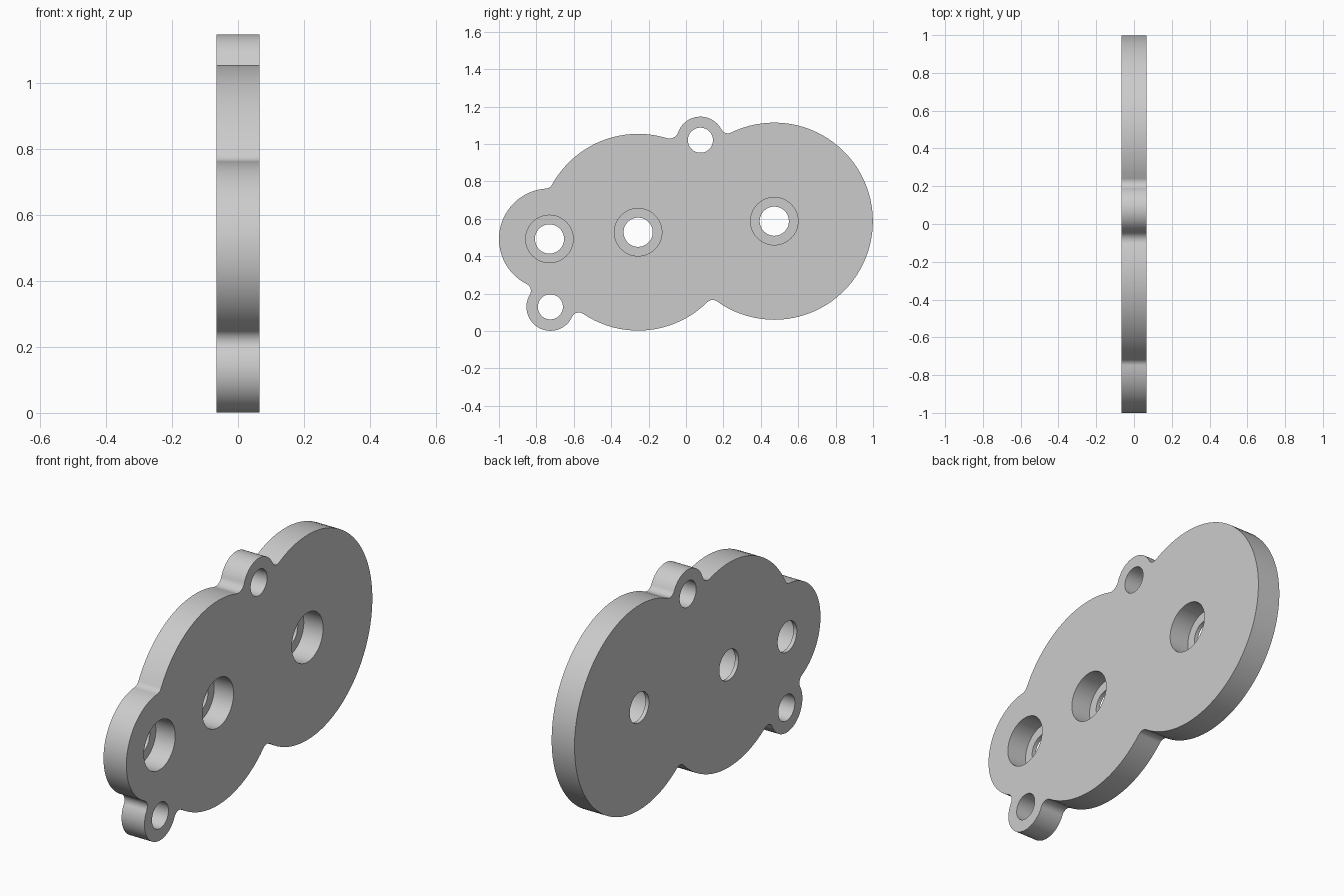
import bpy, bmesh, math
from mathutils import Vector, Matrix

cube = bpy.data.objects.get("Cube")
if cube:
    bpy.data.objects.remove(cube)

HALF = 0.065      # half the plate thickness
LIP = 0.02        # thickness left under each counterbore

# Lobes as (y, z, radius)
small_lobe = (-0.73, 0.492, 0.27)
middle_lobe = (-0.256, 0.528, 0.526)
large_lobe = (0.472, 0.587, 0.527)
top_ear = (0.077, 1.02, 0.126)
low_ear = (-0.725, 0.129, 0.128)

# Counterclockwise path, each with the fillet radius to the next lobe
path = [(large_lobe, 0.04), (top_ear, 0.05), (middle_lobe, 0.04),
        (small_lobe, 0.04), (low_ear, 0.04), (middle_lobe, 0.04)]


def fillet_centre(a, b, f):
    """Centre of the circle touching both lobes, on the right of a to b."""
    ca, cb = Vector(a[:2]), Vector(b[:2])
    ra, rb = a[2] + f, b[2] + f
    d = (cb - ca).length
    u = (cb - ca) / d
    along = (ra * ra - rb * rb + d * d) / (2 * d)
    return ca + u * along + Vector((u.y, -u.x)) * math.sqrt(ra * ra - along * along)


def arc(centre, radius, start, end, ccw):
    """Points from start to end around centre."""
    a0 = math.atan2(start.y - centre.y, start.x - centre.x)
    sweep = math.atan2(end.y - centre.y, end.x - centre.x) - a0
    sweep = sweep % math.tau if ccw else -((-sweep) % math.tau)
    n = max(6, math.ceil(abs(sweep) / math.radians(4)))
    return [centre + radius * Vector((math.cos(a0 + sweep * i / n),
                                      math.sin(a0 + sweep * i / n)))
            for i in range(n)]


# Outline: lobe arcs joined by concave fillets
joins = []
for i, (lobe, f) in enumerate(path):
    nxt = path[(i + 1) % len(path)][0]
    c = fillet_centre(lobe, nxt, f)
    t0 = c + (Vector(lobe[:2]) - c).normalized() * f
    t1 = c + (Vector(nxt[:2]) - c).normalized() * f
    joins.append((c, f, t0, t1))
outline = []
for i, (lobe, f) in enumerate(path):
    c, f, t0, t1 = joins[i]
    outline += arc(Vector(lobe[:2]), lobe[2], joins[i - 1][3], t0, True)
    outline += arc(c, f, t0, t1, False)

# Plate body
bm = bmesh.new()
face = bm.faces.new([bm.verts.new((-HALF, p.x, p.y)) for p in outline])
ext = bmesh.ops.extrude_face_region(bm, geom=[face])
bmesh.ops.translate(bm, vec=(2 * HALF, 0, 0),
                    verts=[v for v in ext["geom"] if isinstance(v, bmesh.types.BMVert)])
bmesh.ops.recalc_face_normals(bm, faces=bm.faces)
mesh = bpy.data.meshes.new("cover_plate")
bm.to_mesh(mesh)
bm.free()
plate = bpy.data.objects.new("cover_plate", mesh)
bpy.context.collection.objects.link(plate)

grey = bpy.data.materials.new("plain grey")
grey.use_nodes = True
grey.diffuse_color = (0.6, 0.6, 0.6, 1)
grey.node_tree.nodes["Principled BSDF"].inputs["Base Color"].default_value = (0.6, 0.6, 0.6, 1)
mesh.materials.append(grey)


def drill(y, z, radius, x0, x1):
    """Cut a round hole along x from x0 to x1."""
    b = bmesh.new()
    bmesh.ops.create_cone(b, cap_ends=True, segments=64, radius1=radius, radius2=radius,
                          depth=x1 - x0,
                          matrix=Matrix.Translation(((x0 + x1) / 2, y, z))
                          @ Matrix.Rotation(math.pi / 2, 4, 'Y'))
    m = bpy.data.meshes.new("hole_cutter")
    b.to_mesh(m)
    b.free()
    m.materials.append(grey)
    cutter = bpy.data.objects.new("hole_cutter", m)
    cutter.hide_render = True
    bpy.context.collection.objects.link(cutter)
    mod = plate.modifiers.new("hole", 'BOOLEAN')
    mod.operation = 'DIFFERENCE'
    mod.solver = 'EXACT'
    mod.object = cutter
    bpy.ops.object.modifier_apply(modifier=mod.name)
    bpy.data.objects.remove(cutter)


bpy.ops.object.select_all(action='DESELECT')
plate.select_set(True)
bpy.context.view_layer.objects.active = plate

# Bolt holes in the ears, counterbored holes in the lobes
for y, z, r in (top_ear, low_ear):
    drill(y, z, 0.067, -1, 1)
for y, z, r in (small_lobe, middle_lobe, large_lobe):
    drill(y, z, 0.127, LIP - HALF, 1)
    drill(y, z, 0.078, -1, 1)

bpy.ops.object.shade_smooth_by_angle(angle=math.radians(30))
